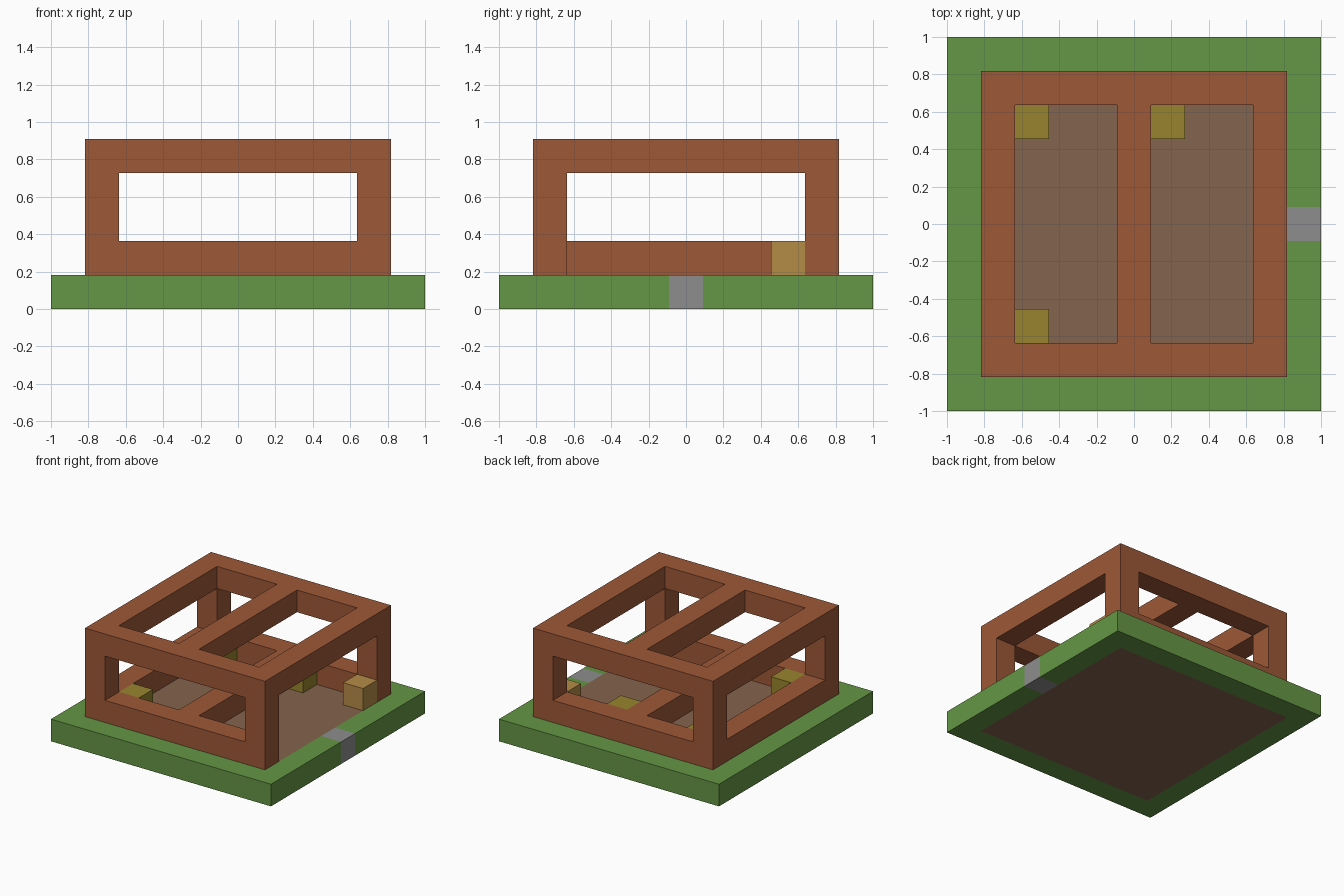
import bpy

U = 2 / 11  # one building block

old = bpy.data.objects.get("Cube")
if old:
    bpy.data.objects.remove(old, do_unlink=True)


def material(name, rgb):
    """Flat material from an sRGB colour in 0-255."""
    lin = [((c / 255 + 0.055) / 1.055) ** 2.4 for c in rgb] + [1]
    mat = bpy.data.materials.new(name)
    mat.use_nodes = True
    mat.diffuse_color = lin
    bsdf = next(n for n in mat.node_tree.nodes if n.type == 'BSDF_PRINCIPLED')
    bsdf.inputs["Base Color"].default_value = lin
    bsdf.inputs["Roughness"].default_value = 0.9
    return mat


def box(name, x, y, z, mat=None):
    """Box from (low, high) ranges in blocks."""
    ranges = (x, y, z)
    bpy.ops.mesh.primitive_cube_add(size=1, location=[(a + b) / 2 * U for a, b in ranges])
    ob = bpy.context.object
    ob.name = name
    ob.scale = [(b - a) * U for a, b in ranges]
    bpy.ops.object.transform_apply(location=True, rotation=False, scale=True)
    if mat:
        ob.data.materials.append(mat)
    return ob


def cut(target, x, y, z):
    """Carve a box-shaped hole out of the target."""
    cutter = box("cutter", x, y, z)
    cutter.hide_render = True
    mod = target.modifiers.new("hole", 'BOOLEAN')
    mod.operation = 'DIFFERENCE'
    mod.solver = 'EXACT'
    mod.object = cutter
    bpy.context.view_layer.objects.active = target
    bpy.ops.object.modifier_apply(modifier=mod.name)
    bpy.data.objects.remove(cutter, do_unlink=True)


grass = material("grass green", (101, 150, 69))
timber = material("red brown timber", (157, 88, 55))
earth = material("dull brown floor", (131, 99, 77))
stone = material("path grey", (141, 141, 141))
olive = material("olive yellow", (153, 132, 46))
tan = material("tan wood", (181, 140, 71))

FULL = (-6, 6)
INNER = (-3.5, 3.5)

# Ground: lawn ring with the floor and path set into it
lawn = box("lawn", (-5.5, 5.5), (-5.5, 5.5), (0, 1), grass)
cut(lawn, (-4.5, 4.5), (-4.5, 4.5), (-1, 2))
cut(lawn, (4, 6), (-0.5, 0.5), (-1, 2))
box("floor", (-4.5, 4.5), (-4.5, 4.5), (0, 1), earth)
box("path", (4.5, 5.5), (-0.5, 0.5), (0, 1), stone)

# House: two rooms open to the sky, windows all round, one open side
house = box("house_frame", (-4.5, 4.5), (-4.5, 4.5), (1, 5), timber)
for room in ((-3.5, -0.5), (0.5, 3.5)):
    cut(house, room, INNER, (0, 6))
cut(house, INNER, FULL, (2, 4))
cut(house, FULL, INNER, (2, 4))
cut(house, (3, 6), INNER, (0, 4))

# Furniture blocks in the room corners
for name, x, y in (("back_corner_block", -3.5, 2.5),
                   ("front_corner_block", -3.5, -3.5),
                   ("middle_block", 0.5, 2.5)):
    box(name, (x, x + 1), (y, y + 1), (1, 2), olive)
box("doorway_block", (3.5, 4.5), (2.5, 3.5), (1, 2), tan)
